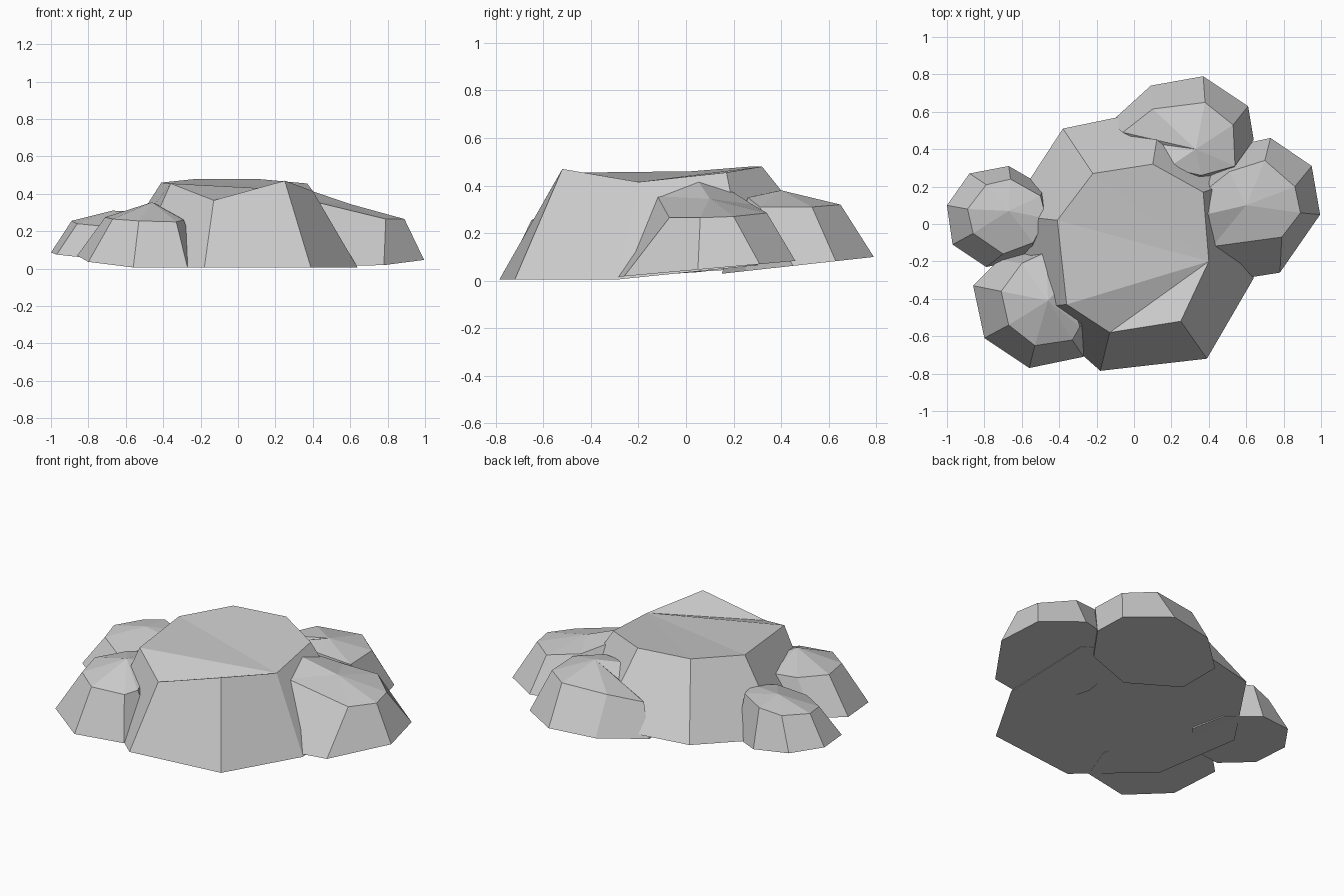
import bpy, bmesh


def rock(name, base, tilt, shoulder, apex=None, hub=None):
    """Faceted rock: tilted base outline, shoulder ring, and a cap fanned from an apex or a shoulder corner."""
    bm = bmesh.new()
    c, sx, sy = tilt
    low = [bm.verts.new((x, y, max(0.005, c + sx * x + sy * y))) for x, y in base]
    top = [bm.verts.new(p) for p in shoulder]
    n = len(low)
    bm.faces.new(low[::-1])
    tip = bm.verts.new(apex) if apex else top[hub]
    for i in range(n):
        j = (i + 1) % n
        bm.faces.new((low[i], low[j], top[j], top[i]))
        if tip not in (top[i], top[j]):
            bm.faces.new((top[i], top[j], tip))
    bmesh.ops.recalc_face_normals(bm, faces=bm.faces[:])
    mesh = bpy.data.meshes.new(name)
    bm.to_mesh(mesh)
    bm.free()
    bpy.context.collection.objects.link(bpy.data.objects.new(name, mesh))


# Large central boulder with a slanted, nearly flat top
rock("central_boulder",
     [(-.18, -.785), (.39, -.72), (.64, -.29), (.60, .25),
      (.15, .62), (-.38, .51), (-.68, .05), (-.56, -.45)],
     (.03, 0, .12),
     [(-.13, -.58, .365), (.25, -.52, .47), (.40, -.20, .415), (.37, .17, .455),
      (.10, .32, .48), (-.22, .27, .48), (-.41, .02, .46), (-.36, -.43, .455)],
     hub=2)

# Right boulder
rock("right_boulder",
     [(.40, -.32), (.78, -.26), (.995, .05), (.95, .31),
      (.73, .46), (.50, .41), (.30, .20), (.28, -.05)],
     (.042, 0, .09),
     [(.42, -.12, .355), (.79, -.07, .265), (.89, .06, .265), (.86, .20, .27),
      (.70, .34, .285), (.51, .28, .32), (.37, .17, .39), (.38, .05, .42)],
     apex=(.60, .10, .345))

# Back boulder
rock("back_boulder",
     [(.64, .45), (.61, .63), (.37, .79), (.09, .74),
      (-.13, .54), (-.10, .30), (.20, .15), (.50, .25)],
     (.013, 0, .11),
     [(.54, .31, .31), (.53, .53, .31), (.38, .65, .32), (.10, .615, .31),
      (-.06, .49, .26), (.04, .44, .27), (.18, .30, .36), (.36, .26, .35)],
     apex=(.33, .40, .38))

# Left boulder
rock("left_boulder",
     [(-1.0, .10), (-.97, -.11), (-.79, -.23), (-.55, -.18),
      (-.42, 0), (-.48, .20), (-.67, .31), (-.88, .27)],
     (0, -.082, .04),
     [(-.89, .08, .255), (-.86, -.05, .24), (-.70, -.16, .225), (-.54, -.10, .27),
      (-.47, .03, .30), (-.50, .15, .30), (-.66, .24, .29), (-.79, .21, .265)],
     apex=(-.67, .07, .31))

# Front left boulder
rock("front_left_boulder",
     [(-.86, -.33), (-.80, -.61), (-.56, -.77), (-.27, -.71),
      (-.20, -.50), (-.30, -.22), (-.50, -.12), (-.72, -.19)],
     (.063, -.05, .11),
     [(-.71, -.36, .275), (-.67, -.54, .265), (-.53, -.65, .255), (-.33, -.62, .25),
      (-.29, -.55, .26), (-.36, -.30, .31), (-.47, -.15, .30), (-.60, -.21, .285)],
     apex=(-.46, -.41, .355))
